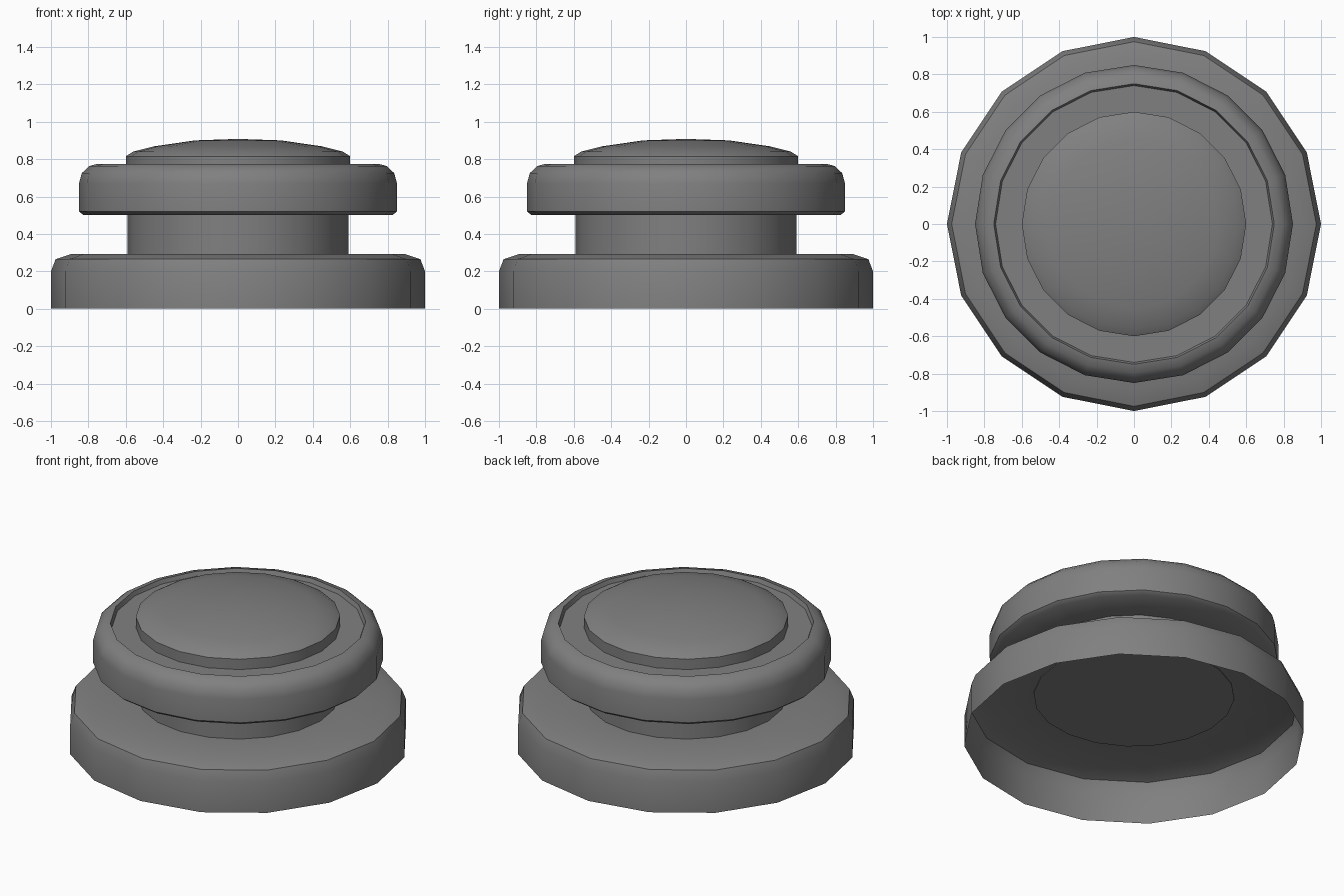
import bpy, bmesh
from math import radians, tau

cube = bpy.data.objects.get("Cube")
if cube:
    bpy.data.objects.remove(cube, do_unlink=True)

grey = bpy.data.materials.new("mid grey")
grey.use_nodes = True
grey.diffuse_color = (0.216, 0.216, 0.216, 1)
grey.node_tree.nodes["Principled BSDF"].inputs["Base Color"].default_value = grey.diffuse_color


def lathe(name, profile, sides):
    """Turn a (radius, height) profile, listed from bottom to top, about z."""
    bm = bmesh.new()
    verts = [bm.verts.new((r, 0, z)) for r, z in profile]
    edges = [bm.edges.new(pair) for pair in zip(verts, verts[1:])]
    bmesh.ops.spin(bm, geom=verts + edges, cent=(0, 0, 0), axis=(0, 0, 1),
                   angle=tau, steps=sides, use_merge=False)
    bmesh.ops.remove_doubles(bm, verts=bm.verts, dist=0.0005)
    bmesh.ops.recalc_face_normals(bm, faces=bm.faces)
    # An open shell should face outwards
    widest = max(bm.faces, key=lambda f: f.calc_center_median().xy.length)
    if widest.normal.dot(widest.calc_center_median()) < 0:
        bmesh.ops.reverse_faces(bm, faces=bm.faces)
    mesh = bpy.data.meshes.new(name)
    bm.to_mesh(mesh)
    bm.free()
    mesh.materials.append(grey)
    obj = bpy.data.objects.new(name, mesh)
    bpy.context.collection.objects.link(obj)
    bpy.ops.object.select_all(action="DESELECT")
    obj.select_set(True)
    bpy.context.view_layer.objects.active = obj
    bpy.ops.object.shade_smooth_by_angle(angle=radians(40))
    return obj


# Broad base, a shell open underneath
lathe("base", [(1, 0), (1, 0.2), (0.975, 0.265), (0.89, 0.293), (0.58, 0.293)], 16)

# Neck, closed at its lower end
lathe("neck", [(0, 0.288), (0.59, 0.288), (0.59, 0.51)], 20)

# Rounded collar with a shallow recess in its top
lathe("collar", [(0.58, 0.5), (0.825, 0.5), (0.85, 0.52), (0.85, 0.67),
                 (0.835, 0.725), (0.795, 0.763), (0.75, 0.775),
                 (0.74, 0.748), (0.59, 0.748)], 20)

# Domed push button
lathe("button", [(0.6, 0.74), (0.6, 0.815), (0.56, 0.84), (0.45, 0.868),
                 (0.23, 0.9), (0, 0.908)], 20)
